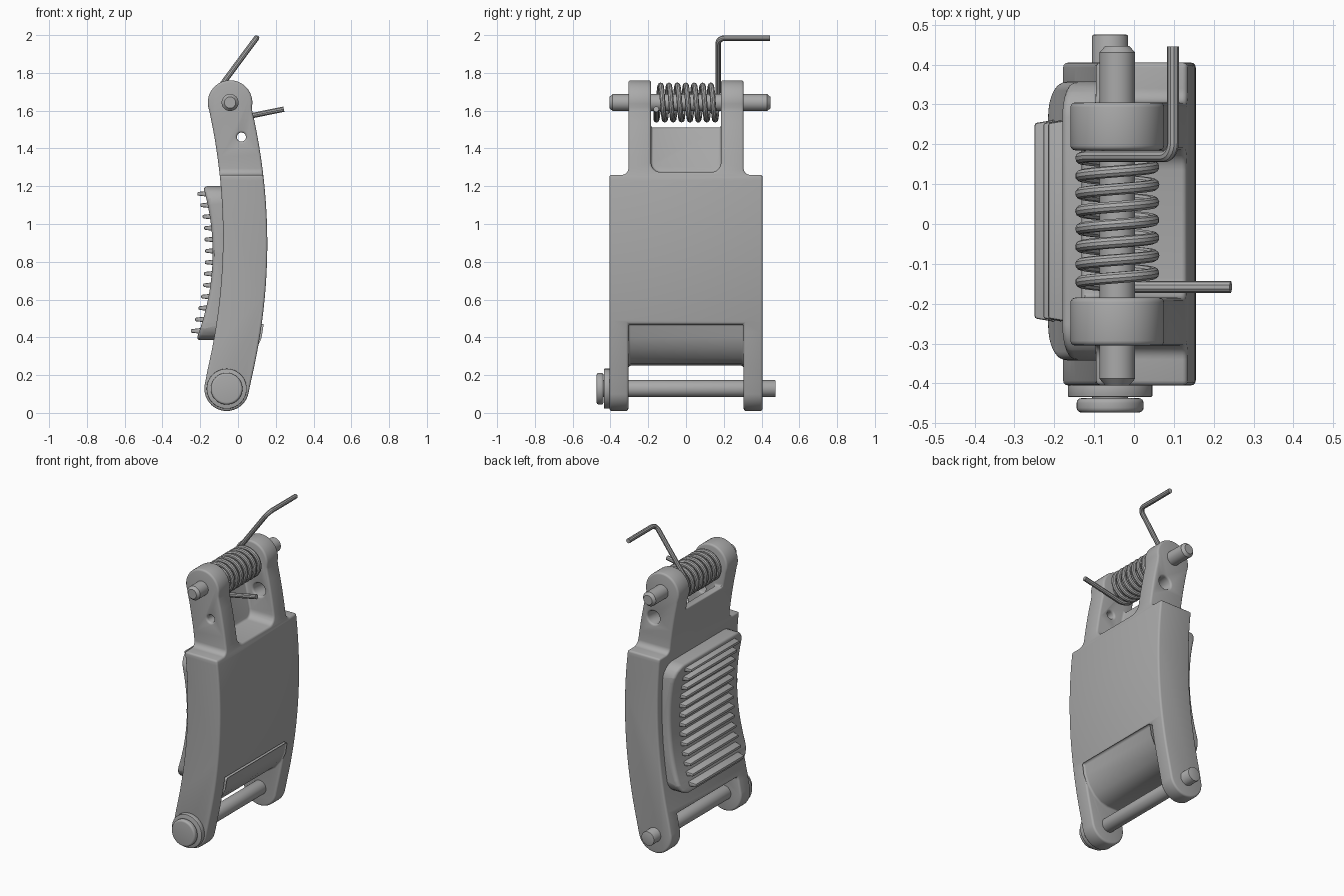
import bpy, bmesh, math
from mathutils import Vector

if "Cube" in bpy.data.objects:
    bpy.data.objects.remove(bpy.data.objects["Cube"], do_unlink=True)

steel = bpy.data.materials.new("grey_steel")
steel.use_nodes = True
GREY = (0.4, 0.4, 0.4, 1)
steel.diffuse_color = GREY
steel.node_tree.nodes["Principled BSDF"].inputs["Base Color"].default_value = GREY


def activate(ob):
    bpy.ops.object.select_all(action='DESELECT')
    ob.select_set(True)
    bpy.context.view_layer.objects.active = ob


def add_object(name, bm):
    bmesh.ops.recalc_face_normals(bm, faces=bm.faces)
    mesh = bpy.data.meshes.new(name)
    bm.to_mesh(mesh)
    bm.free()
    mesh.materials.append(steel)
    ob = bpy.data.objects.new(name, mesh)
    bpy.context.collection.objects.link(ob)
    return ob


def prism(name, outline, axis, lo, hi):
    """Extrude an outline: (x, z) points along y, or (y, z) points along x."""
    bm = bmesh.new()
    place = (lambda a, b, d: (a, d, b)) if axis == 'y' else (lambda a, b, d: (d, a, b))
    face = bm.faces.new([bm.verts.new(place(a, b, lo)) for a, b in outline])
    new = bmesh.ops.extrude_face_region(bm, geom=[face])["geom"]
    shift = Vector(place(0, 0, hi - lo))
    bmesh.ops.translate(bm, vec=shift, verts=[v for v in new if isinstance(v, bmesh.types.BMVert)])
    return add_object(name, bm)


def boolean(ob, cutter, operation):
    mod = ob.modifiers.new("cut", 'BOOLEAN')
    mod.object, mod.operation, mod.solver = cutter, operation, 'EXACT'
    activate(ob)
    bpy.ops.object.modifier_apply(modifier=mod.name)
    bpy.data.objects.remove(cutter, do_unlink=True)


def finish(ob, bevel=0.0, segments=3):
    activate(ob)
    if bevel:
        mod = ob.modifiers.new("soft_edges", 'BEVEL')
        mod.width, mod.segments, mod.limit_method = bevel, segments, 'ANGLE'
        mod.angle_limit = math.radians(35)
        mod.use_clamp_overlap = False
        bpy.ops.object.modifier_apply(modifier=mod.name)
    bpy.ops.object.shade_smooth_by_angle(angle=math.radians(35))


def arc(cx, cz, r, start, end, n=24):
    angles = [math.radians(start + (end - start) * i / n) for i in range(n + 1)]
    return [(cx + r * math.cos(a), cz + r * math.sin(a)) for a in angles]


def bow(p, q, r, n=24):
    """Shallow curve through three points, p and r being the ends."""
    def x_at(z):
        return (p[0] * (z - q[1]) * (z - r[1]) / ((p[1] - q[1]) * (p[1] - r[1]))
                + q[0] * (z - p[1]) * (z - r[1]) / ((q[1] - p[1]) * (q[1] - r[1]))
                + r[0] * (z - p[1]) * (z - q[1]) / ((r[1] - p[1]) * (r[1] - q[1])))
    heights = [p[1] + (r[1] - p[1]) * i / n for i in range(n + 1)]
    return [(x_at(z), z) for z in heights]


def rounded(corners, n=6):
    """Outline with each (a, b, radius) corner rounded."""
    out = []
    for i, (a, b, rad) in enumerate(corners):
        c = Vector((a, b))
        if not rad:
            out.append(tuple(c))
            continue
        u = c + (Vector(corners[i - 1][:2]) - c).normalized() * rad
        w = c + (Vector(corners[(i + 1) % len(corners)][:2]) - c).normalized() * rad
        centre = u + w - c
        for k in range(n + 1):
            t = math.pi / 2 * k / n
            out.append(tuple(centre + (u - centre) * math.cos(t) + (w - centre) * math.sin(t)))
    return out


def lathe(name, x, z, profile, sides=40):
    """Turned part about an axis along y, from (radius, y) points."""
    bm = bmesh.new()
    rings = []
    for r, y in profile:
        turn = [2 * math.pi * i / sides for i in range(sides)]
        rings.append([bm.verts.new((x + r * math.cos(a), y, z + r * math.sin(a))) for a in turn])
    for lower, upper in zip(rings, rings[1:]):
        for i in range(sides):
            j = (i + 1) % sides
            bm.faces.new((lower[i], lower[j], upper[j], upper[i]))
    bm.faces.new(rings[0])
    bm.faces.new(rings[-1])
    return add_object(name, bm)


# Curved body: side profile trimmed to the stepped front silhouette
TOP = (-0.042, 1.643)
LOW = (-0.06, 0.128)
profile = (arc(*TOP, 0.118, -12, 202) + bow((-0.149, 1.585), (-0.08, 0.875), (-0.175, 0.17))[:-1]
           + arc(*LOW, 0.118, 169, 346) + bow((0.057, 0.12), (0.155, 0.87), (0.075, 1.6))[1:])
body = prism("lever_body", profile, 'y', -0.405, 0.405)
half = [(0.5, -0.1, 0), (0.5, 1.26, 0), (0.305, 1.26, 0.035), (0.305, 1.9, 0)]
half[0:2] = [(0.45, -0.1, 0), (0.45, 1.26, 0)]
silhouette = half + [(-y, z, r) for y, z, r in reversed(half)]
boolean(body, prism("silhouette", rounded(silhouette), 'x', -0.6, 0.6), 'INTERSECT')

# Pocket between the upper arms, leaving a low wall behind it
pocket = prism("pocket", [(-0.5, 1.51), (-0.08, 1.51), (-0.035, 1.275), (0.4, 1.275),
                          (0.4, 2), (-0.5, 2)], 'y', -0.185, 0.185)
bm = bmesh.new()
bm.from_mesh(pocket.data)
floor = [e for e in bm.edges if all(v.co.z < 1.3 for v in e.verts)
         and abs(e.verts[0].co.y - e.verts[1].co.y) < 0.01]
bmesh.ops.bevel(bm, geom=floor, offset=0.05, segments=6, profile=0.5, affect='EDGES')
bm.to_mesh(pocket.data)
bm.free()
boolean(body, pocket, 'DIFFERENCE')

# Gap between the lower forks, with a swept lower face
sweep = [(0.3, 0.47), (0.124, 0.47), (0.113, 0.4), (0.085, 0.34), (0.045, 0.29), (0, 0.26),
         (-0.05, 0.25), (-0.4, 0.25), (-0.4, -0.1), (0.3, -0.1)]
boolean(body, prism("fork_gap", sweep, 'y', -0.305, 0.305), 'DIFFERENCE')

# Spring holes: a small one in one arm and a larger one in the other
for radius, lo, hi in ((0.024, -0.5, -0.1), (0.042, 0.1, 0.5)):
    hole = lathe("hole", 0.018, 1.46, [(radius, lo), (radius, hi)], 24)
    boolean(body, hole, 'DIFFERENCE')
finish(body, 0.012)

# Thumb pad with a concave face
pad_face = bow((-0.185, 1.2), (-0.135, 0.8), (-0.222, 0.385))
pad = prism("thumb_pad", pad_face + [(-0.04, 0.385), (-0.04, 1.2)], 'y', -0.342, 0.357)
plan = rounded([(-0.342, 0.385, 0.09), (0.357, 0.385, 0.09), (0.357, 1.2, 0.09), (-0.342, 1.2, 0.09)])
boolean(pad, prism("pad_plan", plan, 'x', -0.6, 0.6), 'INTERSECT')
finish(pad, 0.022, 4)

# Grip ribs across the pad
for i in range(13):
    z = 1.16 - 0.0605 * i
    x = min(pad_face, key=lambda p: abs(p[1] - z))[0]
    bm = bmesh.new()
    bmesh.ops.create_cube(bm, size=1)
    for v in bm.verts:
        tip = v.co.x < 0
        v.co = (x + (-0.04 if tip else 0.02), 0.008 + v.co.y * (0.49 if tip else 0.51),
                z + v.co.z * (0.018 if tip else 0.032))
    finish(add_object(f"grip_rib_{i + 1}", bm), 0.006, 2)

# Upper pivot pin, lower pin with its washer and head
finish(lathe("upper_pin", *TOP, [(0.03, -0.405), (0.045, -0.388), (0.045, 0.43), (0.03, 0.447)]))
finish(lathe("lower_pin", *LOW, [(0.045, -0.45), (0.045, 0.475)]), 0.004, 2)
finish(lathe("pin_washer", *LOW, [(0.106, -0.434), (0.106, -0.4)]), 0.003, 2)
finish(lathe("pin_head", *LOW, [(0.084, -0.473), (0.084, -0.437)]), 0.012, 4)

# Torsion spring: short leg, coil, then a long leg bent sideways
R, Y0, Y1 = 0.091, -0.158, 0.17
start, sweep_angle = math.radians(-79), math.radians(360 * 7 + 138.7)
path = [(0.243, Y0, 1.608)]
steps = 240
for i in range(steps + 1):
    a = start - sweep_angle * i / steps
    path.append((TOP[0] + R * math.cos(a), Y0 + (Y1 - Y0) * i / steps, TOP[1] + R * math.sin(a)))
corner, along, side = Vector((0.098, Y1, 1.984)), Vector((0.61, 0, 0.79)), Vector((0, 1, 0))
BEND = 0.035
for k in range(9):
    t = math.pi / 2 * k / 8
    path.append(corner - along * BEND * (1 - math.sin(t)) + side * BEND * (1 - math.cos(t)))
path.append(corner + side * (0.445 - Y1))

curve = bpy.data.curves.new("torsion_spring", 'CURVE')
curve.dimensions = '3D'
curve.bevel_depth, curve.bevel_resolution, curve.use_fill_caps = 0.0148, 3, True
spline = curve.splines.new('POLY')
spline.points.add(len(path) - 1)
for point, co in zip(spline.points, path):
    point.co = (*co, 1)
curve.materials.append(steel)
spring = bpy.data.objects.new("torsion_spring", curve)
bpy.context.collection.objects.link(spring)
activate(spring)
bpy.ops.object.convert(target='MESH')
finish(bpy.context.object)
